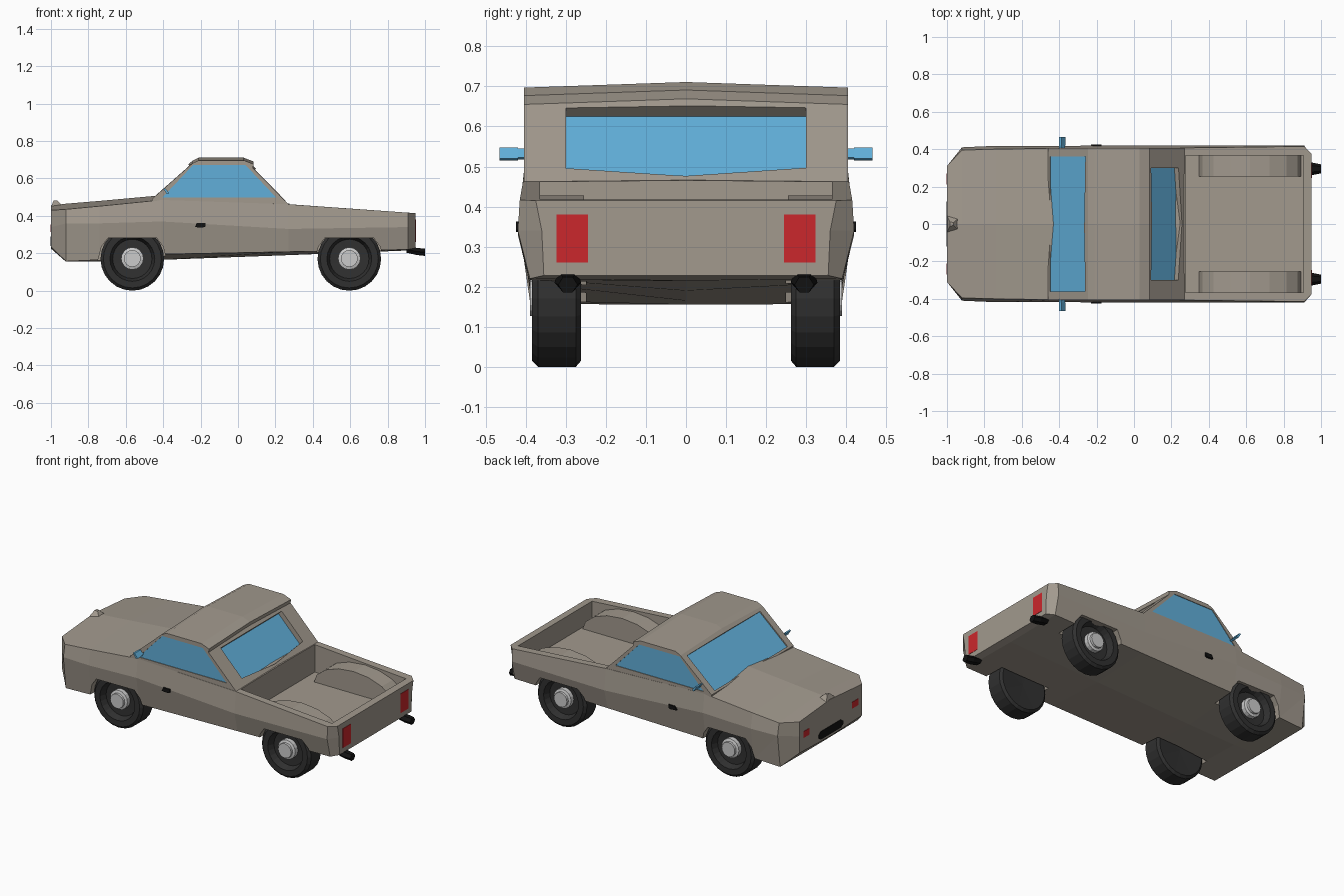
import bpy, bmesh
from math import sin, cos, pi
from mathutils import Vector, Matrix

if "Cube" in bpy.data.objects:
    bpy.data.objects.remove(bpy.data.objects["Cube"])


def material(name, rgb):
    m = bpy.data.materials.new(name)
    m.diffuse_color = (*rgb, 1)
    m.use_nodes = True
    m.node_tree.nodes["Principled BSDF"].inputs["Base Color"].default_value = m.diffuse_color
    return m


PAINT = material("paint", (0.36, 0.32, 0.27))
GLASS = material("glass", (0.12, 0.43, 0.70))
BLACK = material("black", (0.006, 0.006, 0.006))
RUBBER = material("rubber", (0.03, 0.03, 0.03))
RED = material("red", (0.6, 0.02, 0.025))


def finish(name, bm, mat=None):
    bmesh.ops.recalc_face_normals(bm, faces=bm.faces)
    me = bpy.data.meshes.new(name)
    bm.to_mesh(me)
    bm.free()
    ob = bpy.data.objects.new(name, me)
    bpy.context.collection.objects.link(ob)
    if mat:
        me.materials.append(mat)
    return ob


def loft(name, rings, mat=None):
    """Skin a list of equal-length closed rings and cap both ends."""
    bm = bmesh.new()
    vs = [[bm.verts.new(p) for p in r] for r in rings]
    n = len(vs[0])
    for a, b in zip(vs, vs[1:]):
        for i in range(n):
            j = (i + 1) % n
            bm.faces.new((a[i], a[j], b[j], b[i]))
    bm.faces.new(vs[0])
    bm.faces.new(vs[-1])
    return finish(name, bm, mat)


def side_prism(name, pts, y0, y1, mat=None):
    return loft(name, [[(x, y, z) for x, z in pts] for y in (y0, y1)], mat)


def box(name, lo, hi, mat=None):
    return side_prism(name, [(lo[0], lo[2]), (hi[0], lo[2]), (hi[0], hi[2]), (lo[0], hi[2])],
                      lo[1], hi[1], mat)


def cut(target, cutter):
    cutter.hide_render = True
    cutter.hide_set(True)
    m = target.modifiers.new("cut", 'BOOLEAN')
    m.operation, m.solver, m.object = 'DIFFERENCE', 'EXACT', cutter


def window(name, pts, normal, depth):
    """Recess in the cabin with a glass slab at its bottom."""
    n = Vector(normal).normalized()
    at = lambda d: [Vector(p) + n * d for p in pts]
    cut(cabin, loft(name + "_cutter", [at(-depth), at(0.05)]))
    loft(name, [at(-depth - 0.01), at(0.002 - depth)], GLASS)


def lathe(name, profile, x, side, z, mat=None, steps=24):
    bm = bmesh.new()
    vs = [bm.verts.new((r, y, 0)) for r, y in profile]
    es = [bm.edges.new(e) for e in zip(vs, vs[1:])]
    bmesh.ops.spin(bm, geom=vs + es, cent=(0, 0, 0), axis=(0, 1, 0), angle=2 * pi, steps=steps)
    bmesh.ops.remove_doubles(bm, verts=bm.verts, dist=1e-4)
    bmesh.ops.transform(bm, verts=bm.verts, matrix=Matrix.Translation((x, 0, z)) @ Matrix.Diagonal((1, side, 1, 1)))
    return finish(name, bm, mat)


# Lower body: x, top centre z, top edge, widest point, sill, bottom centre z
stations = [
    (-1.00, .455, (.31, .430), (.31, .34), (.31, .235), .225),
    (-0.92, .465, (.395, .435), (.41, .36), (.385, .157), .155),
    (-0.74, .480, (.40, .452), (.418, .36), (.39, .165), .155),
    (-0.41, .510, (.405, .485), (.418, .37), (.39, .195), .165),
    (0.27, .466, (.407, .462), (.42, .33), (.39, .208), .19),
    (0.91, .417, (.415, .417), (.42, .34), (.39, .220), .215),
    (0.95, .415, (.375, .415), (.36, .34), (.355, .228), .228),
]
rings = []
for x, top, *side, bottom in stations:
    rings.append([(x, 0, top)] + [(x, y, z) for y, z in side] + [(x, 0, bottom)]
                 + [(x, -y, z) for y, z in reversed(side)])
body = loft("lower_body", rings, PAINT)

# Load bed opening and wheel arches
cut(body, box("bed_cutter", (.275, -.365, .29), (.905, .365, .7)))
WHEELS = {"front": -.565, "rear": .595}
for end, x in WHEELS.items():
    for s in (-1, 1):
        cut(body, side_prism(f"{end}_arch_cutter", [(x - .2, .1), (x - .165, .235), (x - .13, .282),
                             (x + .13, .282), (x + .165, .235), (x + .2, .1)], s * .25, s * .5))

# Cabin with a slightly crowned centre line
profile = [(-.46, .44), (-.46, .49), (-.245, .68), (-.21, .697), (.03, .697),
           (.083, .677), (.08, .655), (.27, .462), (.27, .44)]
cabin = loft("cabin", [[(x, y, z + (c if z > .6 else 0)) for x, z in profile]
                       for y, c in ((-.405, 0), (0, .014), (.405, 0))], PAINT)
window("windshield", [(-.45, -.36, .499), (-.45, .36, .499), (-.26, .36, .667), (-.26, -.36, .667)],
       (-.66, 0, .75), .008)
window("rear_window", [(.09, -.3, .645), (.236, -.3, .495), (.255, 0, .475), (.236, .3, .495), (.09, .3, .645)],
       (.716, 0, .698), .03)

# Paired parts on both sides
for s, tag in ((-1, "right"), (1, "left")):
    window(f"{tag}_side_window", [(x, s * .405, z) for x, z in ((-.405, .497), (-.24, .672), (.04, .672), (.205, .497))],
           (0, s, 0), .006)
    side_prism(f"{tag}_mirror_arm", [(-.40, .545), (-.39, .545), (-.37, .522), (-.38, .517)], s * .40, s * .425, GLASS)
    side_prism(f"{tag}_mirror", [(-.40, .547), (-.388, .547), (-.367, .52), (-.38, .515)], s * .42, s * .466, GLASS)
    side_prism(f"{tag}_door_handle", [(-.23, .34), (-.22, .363), (-.175, .363), (-.175, .342), (-.19, .337)],
               s * .405, s * .425, BLACK)
    box(f"{tag}_tail_light", (.94, s * .284 - .039, .26), (.952, s * .284 + .039, .38), RED)
    box(f"{tag}_headlight", (-1.002, s * .24 - .03, .315), (-.98, s * .24 + .03, .355), RED)
    loft(f"{tag}_exhaust", [[(x, s * .295 + w * cos(a * pi / 3), z + .022 * sin(a * pi / 3)) for a in range(6)]
                            for x, z, w in ((.90, .222, .03), (.955, .21, .033), (1.0, .205, .024))], BLACK)
    # Inner wheel housing in the bed
    side_prism(f"{tag}_bed_wheel_housing", [(.62 + .275 * cos(i * pi / 8), .285 + .143 * sin(i * pi / 8))
                                            for i in range(9)], s * .255, s * .368, PAINT)
    # Wheels: dished tyre and grey hub
    for end, x in WHEELS.items():
        lathe(f"{end}_{tag}_tyre", [(0, .27), (.155, .262), (.17, .275), (.17, .37), (.155, .385), (.12, .385),
                                    (.105, .345), (0, .34)], x, s, .17, RUBBER)
        lathe(f"{end}_{tag}_hub", [(0, .33), (.06, .33), (.06, .37), (.045, .375), (.045, .39), (0, .39)],
              x, s, .172, steps=16)

# Grille and hood ornament
loft("grille", [[(x, y, z) for y, z in ((-.12, .255), (-.1, .24), (.1, .24), (.12, .255),
                                       (.12, .275), (.1, .29), (-.1, .29), (-.12, .275))]
                for x in (-1.003, -.98)], BLACK)
loft("hood_ornament", [[(-1, -.045, z0), (-1, .045, z0), (-.935, .035, z0), (-.935, -.035, z0)] if i == 0 else
                       [(-.985, -.012, z0), (-.985, .012, z0), (-.965, .008, z0), (-.965, -.008, z0)]
                       for i, z0 in enumerate((.45, .482))], PAINT)
